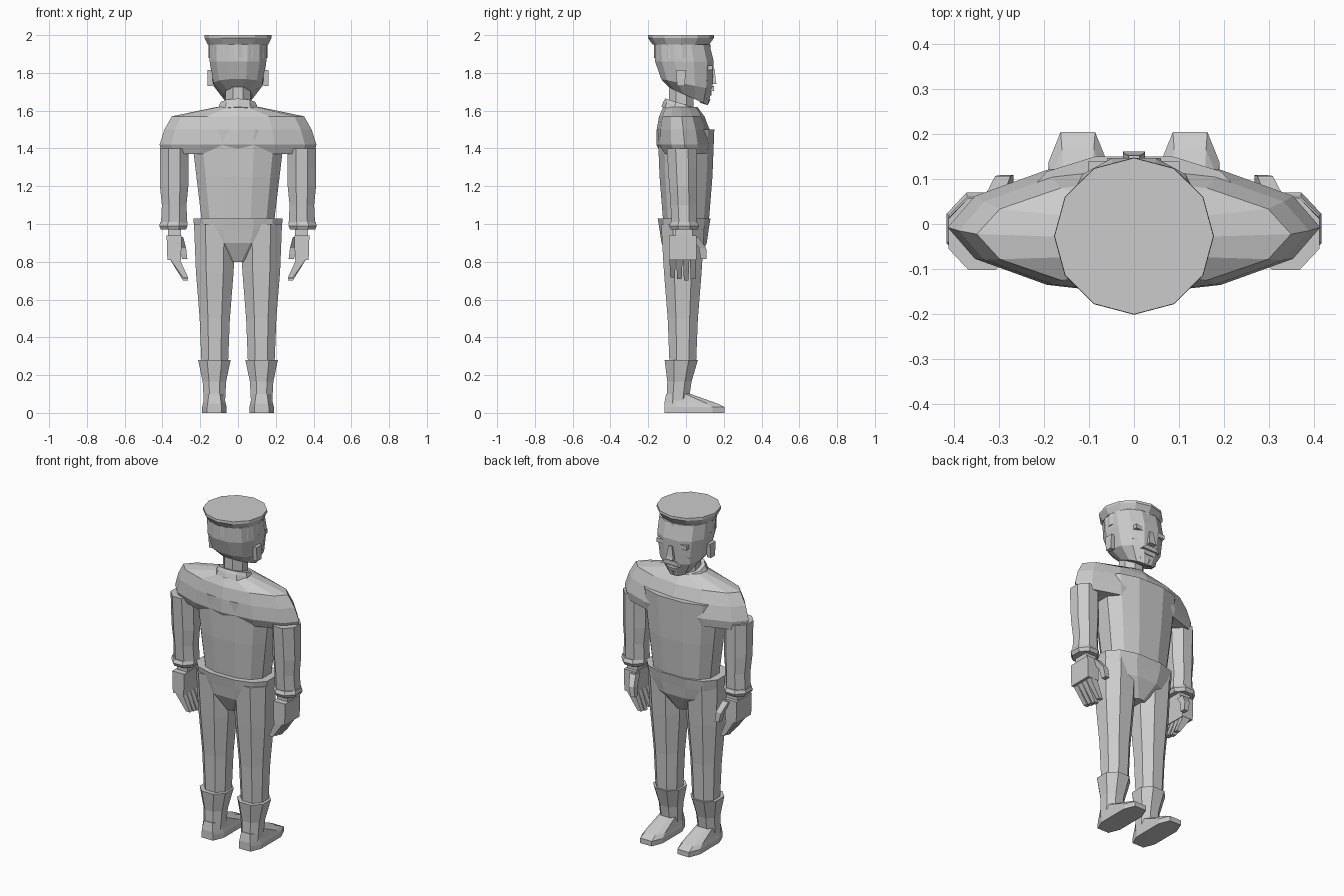
import bpy, bmesh
from math import cos, sin, pi, copysign

cube = bpy.data.objects.get("Cube")
if cube:
    bpy.data.objects.remove(cube, do_unlink=True)

GREY = (0.6, 0.6, 0.6, 1)
grey = bpy.data.materials.new("plain_grey")
grey.use_nodes = True
grey.diffuse_color = GREY
grey.node_tree.nodes["Principled BSDF"].inputs["Base Color"].default_value = GREY


def spread(value, count):
    """Spread a number or a short run of numbers evenly over the rings."""
    run = value if isinstance(value, tuple) else (value, value)
    result = []
    for ring in range(count):
        place = ring * (len(run) - 1) / (count - 1)
        low = min(int(place), len(run) - 2)
        result.append(run[low] + (run[low + 1] - run[low]) * (place - low))
    return result


def squared(value, power):
    """Bend a circle coordinate: power below one is boxier, above one is pointier."""
    return copysign(abs(value) ** power, value) if abs(value) > 1e-6 else 0


def loft(name, height, width, depth, x=0, y=0, tilt=0, sides=8, power=1, turn=0.5, side=1):
    """Join rings from bottom to top; width and depth are half sizes."""
    settings = (height, width, depth, x, y, tilt)
    count = max(len(s) for s in settings if isinstance(s, tuple))
    angles = [2 * pi * (i + turn) / sides for i in range(sides)]
    outline = [(squared(cos(a), power), squared(sin(a), power)) for a in angles]
    reach_x = max(u for u, v in outline)
    reach_y = max(v for u, v in outline)
    bm = bmesh.new()
    rings = []
    for z, rx, ry, cx, cy, slope in zip(*(spread(s, count) for s in settings)):
        ring = []
        for u, v in outline:
            forward = ry * v / reach_y
            ring.append(bm.verts.new((side * (cx + rx * u / reach_x),
                                      cy + forward, z + slope * forward)))
        rings.append(ring)
    for lower, upper in zip(rings, rings[1:]):
        for i in range(sides):
            j = (i + 1) % sides
            bm.faces.new((lower[i], lower[j], upper[j], upper[i]))
    bm.faces.new(rings[0])
    bm.faces.new(rings[-1])
    bmesh.ops.recalc_face_normals(bm, faces=bm.faces)
    mesh = bpy.data.meshes.new(name)
    bm.to_mesh(mesh)
    bm.free()
    mesh.materials.append(grey)
    bpy.context.collection.objects.link(bpy.data.objects.new(name, mesh))


# Torso, shoulders and hips
loft("torso", height=(1, 1.5), width=(.19, .22, .25), depth=(.12, .14, .15),
     sides=12, power=.8)
loft("shoulders", height=(1.37, 1.42, 1.5, 1.57, 1.62), width=(.4, .415, .39, .35, .11),
     depth=(.13, .15, .14, .12, .09), y=(0, -.03), sides=12, power=1.1, turn=0)
loft("hips", height=(.8, .9, .97, 1.03), width=(.05, .19, .23, .237),
     depth=(.07, .12, .13, .14), y=-.01, sides=12, power=.8)

# Neck and tilted collar
loft("neck", height=(1.58, 1.74), width=.065, depth=.065, y=-.025)
loft("collar", height=(1.59, 1.62, 1.64), width=(.11, .1, .09), depth=(.1, .08),
     y=-.03, tilt=-.3, sides=10)

# Head and peaked cap
loft("head", height=(1.675, 1.74, 1.86, 1.95), width=(.075, .13, .15, .15),
     depth=(.1, .135, .155, .145), y=(.015, -.02), tilt=(-.45, -.2, 0, 0),
     sides=12, power=.85)
loft("cap_band", height=(1.88, 1.95), width=.157, depth=.15, y=-.02, sides=12, turn=0)
loft("cap_crown", height=(1.95, 1.985, 2), width=(.16, .178, .177),
     depth=(.15, .175, .174), y=-.027, sides=12, turn=0)

# Face, turned toward +y
loft("nose", height=(1.74, 1.76, 1.82), width=(.024, .022, .012), depth=(.03, .02),
     y=.132, sides=4)
loft("moustache", height=(1.705, 1.73), width=(.06, .035), depth=.03, y=.117, sides=4)
loft("lower_lip", height=(1.68, 1.695), width=.03, depth=.024, y=.11, sides=4)
loft("chin", height=(1.635, 1.67), width=(.03, .05), depth=(.02, .035), y=.095,
     tilt=-.3, sides=6)

for tag, side in (("left", 1), ("right", -1)):
    # Brow, eye, cheek and ear
    loft(f"{tag}_brow", height=(1.815, 1.84), width=.046, depth=.027, x=.055, y=.113,
         sides=4, side=side)
    loft(f"{tag}_eye", height=(1.785, 1.81), width=(.018, .028, .018),
         depth=(.02, .024, .02), x=.052, y=.11, sides=6, side=side)
    loft(f"{tag}_cheek", height=(1.74, 1.78), width=(.025, .035, .022),
         depth=(.025, .032, .022), x=.067, y=.095, sides=6, side=side)
    loft(f"{tag}_ear", height=(1.73, 1.815), width=.013, depth=(.02, .027), x=.148,
         y=-.027, sides=4, side=side)

    # Sleeve and flared cuff
    loft(f"{tag}_sleeve", height=(1, 1.4), width=(.07, .065, .075, .075, .075),
         depth=(.065, .08), x=.338, y=(-.01, -.022), side=side)
    loft(f"{tag}_cuff", height=(.97, 1.01), width=(.066, .075, .07),
         depth=(.07, .08, .07), x=.342, y=-.01, side=side)

    # Hand with four curled fingers and a thumb
    loft(f"{tag}_wrist", height=(.92, .98), width=.035, depth=.045, x=.336, y=-.01,
         sides=4, side=side)
    loft(f"{tag}_palm", height=(.81, .94), width=(.036, .04), depth=.072, x=.338,
         y=-.017, sides=4, side=side)
    for finger in range(4):
        tip = .7 + .008 * abs(finger - 2)
        loft(f"{tag}_finger_{finger}", height=(tip, .82), width=(.013, .027),
             depth=(.012, .017), x=(.277, .308, .337), y=.036 * finger - .071,
             sides=4, side=side)
    loft(f"{tag}_thumb", height=(.815, .93), width=(.014, .02), depth=(.016, .022),
         x=(.282, .292, .31), y=(.093, .088, .045), sides=4, side=side)

    # Trouser leg, boot shaft and foot
    loft(f"{tag}_leg", height=(.25, 1), width=(.07, .08, .1, .11),
         depth=(.07, .08, .1, .115), x=.123, y=-.017, power=.9, side=side)
    loft(f"{tag}_boot_shaft", height=(.05, .28), width=(.056, .062, .086),
         depth=(.058, .064, .088), x=.125, y=(-.045, -.025), power=.9, side=side)
    loft(f"{tag}_foot", height=(0, .03, .05, .1), width=(.065, .065, .06, .05),
         depth=(.16, .16, .14, .065), x=.125, y=(.045, .045, .025, -.04),
         power=.6, side=side)
